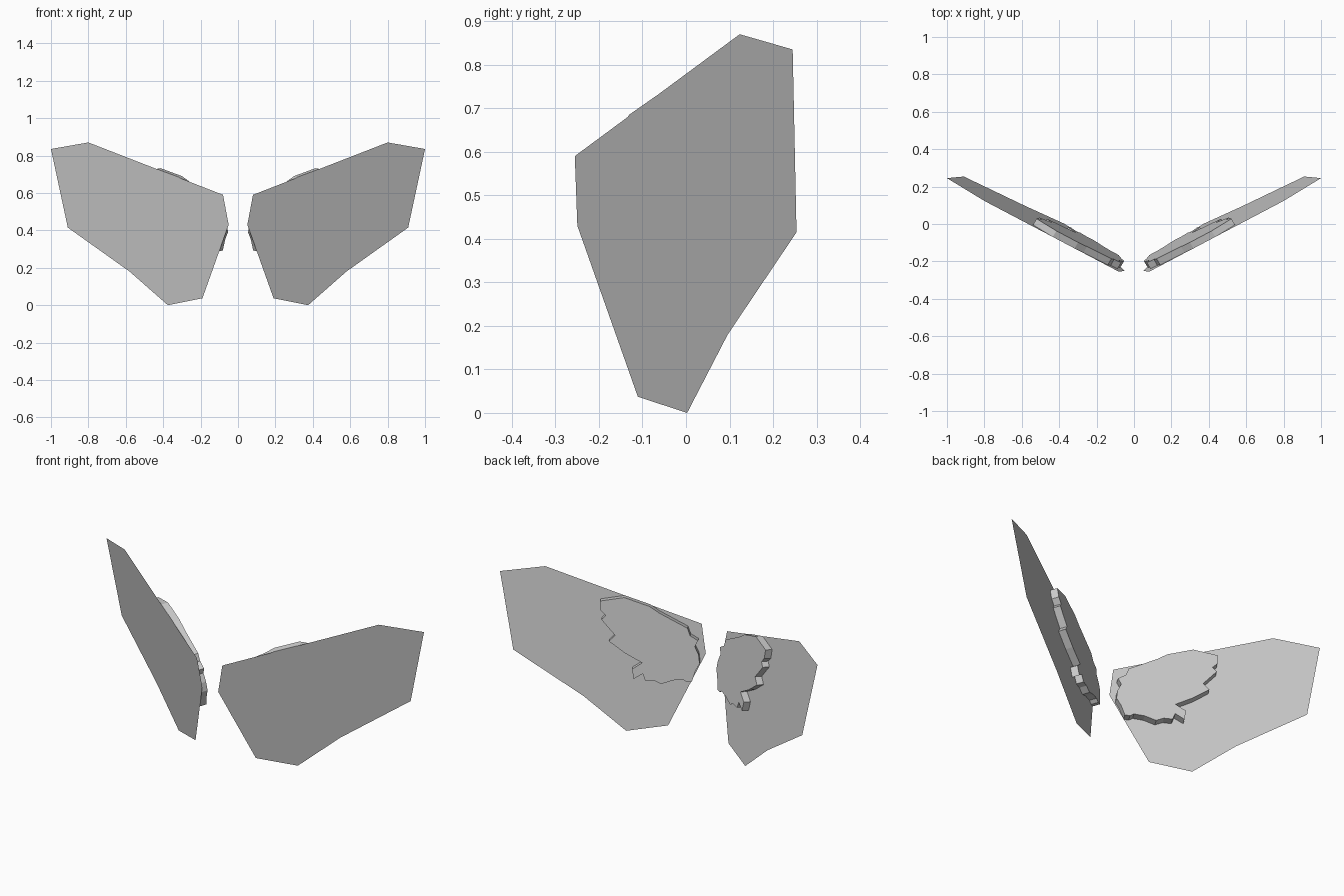
import bpy
import bmesh
from mathutils import Vector

cube = bpy.data.objects.get("Cube")
if cube:
    bpy.data.objects.remove(cube, do_unlink=True)

grey = bpy.data.materials.new("plain_grey")
grey.use_nodes = True
grey.diffuse_color = (0.6, 0.6, 0.6, 1)
grey.node_tree.nodes["Principled BSDF"].inputs["Base Color"].default_value = (0.6, 0.6, 0.6, 1)

# Wing outline and ragged backing outline, as (x, z) on the swept wing plane
WING = [(0.05, 0.43), (0.08, 0.59), (0.8, 0.87), (1.0, 0.835),
        (0.91, 0.415), (0.58, 0.18), (0.375, 0), (0.19, 0.037)]
BACKING = [(0.54, 0.705), (0.434, 0.728), (0.318, 0.685), (0.27, 0.65),
           (0.14, 0.575), (0.125, 0.535), (0.088, 0.51), (0.1, 0.477),
           (0.08, 0.434), (0.072, 0.387), (0.088, 0.345), (0.1, 0.288),
           (0.122, 0.285), (0.14, 0.298), (0.186, 0.292), (0.235, 0.27),
           (0.27, 0.288), (0.308, 0.286), (0.322, 0.322), (0.36, 0.292),
           (0.371, 0.345), (0.328, 0.38), (0.41, 0.43), (0.485, 0.49),
           (0.46, 0.523), (0.527, 0.605), (0.51, 0.628), (0.534, 0.655)]
BACK_NORMAL = Vector((-0.583, 1, 0.146)).normalized()
THICKNESS = 0.038


def on_plane(x, z):
    return Vector((x, -0.216 + 0.583 * x - 0.146 * z, z))


def panel(name, outline, side, thickness=0):
    """Flat panel on the wing plane, optionally thickened towards the back."""
    bm = bmesh.new()
    face = bm.faces.new([bm.verts.new(on_plane(x, z)) for x, z in outline])
    if thickness:
        result = bmesh.ops.extrude_face_region(bm, geom=[face], use_keep_orig=True)
        moved = [g for g in result["geom"] if isinstance(g, bmesh.types.BMVert)]
        bmesh.ops.translate(bm, verts=moved, vec=BACK_NORMAL * thickness)
    for v in bm.verts:
        v.co.x *= side
    if thickness:
        bmesh.ops.recalc_face_normals(bm, faces=bm.faces[:])
    else:
        face.normal_update()
        if face.normal.y > 0:
            face.normal_flip()
    mesh = bpy.data.meshes.new(name)
    bm.to_mesh(mesh)
    bm.free()
    mesh.materials.append(grey)
    obj = bpy.data.objects.new(name, mesh)
    bpy.context.collection.objects.link(obj)
    return obj


# Mirrored pair of wings, each with a ragged slab on its back
for label, side in (("left", 1), ("right", -1)):
    panel(label + "_wing", WING, side)
    panel(label + "_wing_backing", BACKING, side, THICKNESS)
